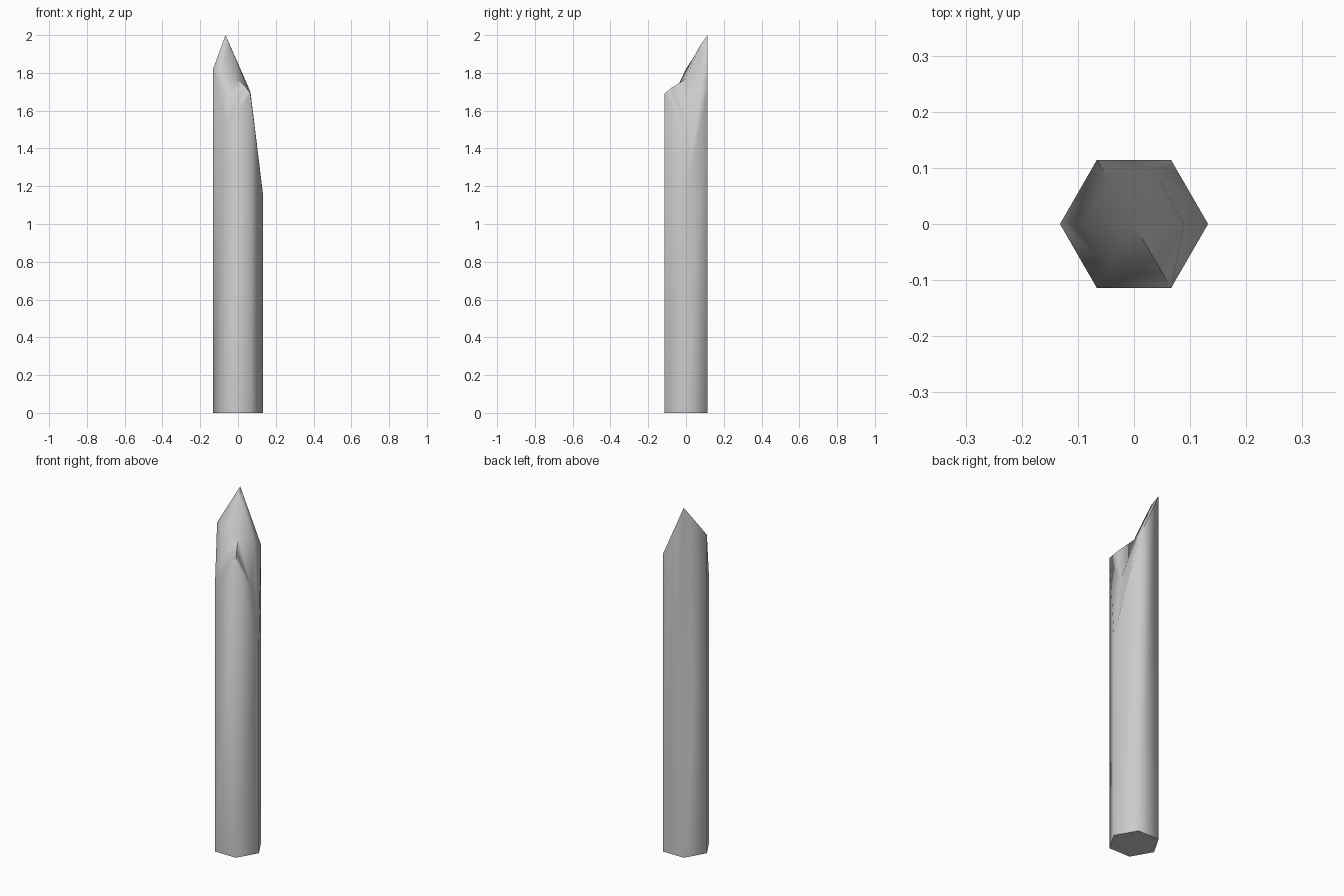
import bpy, bmesh, math

cube = bpy.data.objects.get("Cube")
if cube:
    bpy.data.objects.remove(cube, do_unlink=True)

RADIUS = 0.132
INSET = 0.68

# Heights of the broken tip, counter-clockwise from +x
rim_heights = [1.16, 1.70, 2.0, 1.82, 1.51, 1.69]
inner_heights = [1.5, 1.74, 1.95, 1.81, 1.66, 1.72]
CENTRE_HEIGHT = 1.77


def ring(bm, radius, heights):
    """Six-sided ring of vertices, one height per corner."""
    return [bm.verts.new((radius * math.cos(math.radians(60 * i)),
                          radius * math.sin(math.radians(60 * i)), z))
            for i, z in enumerate(heights)]


def bridge(bm, lower, upper):
    """Join two rings with quads."""
    for i in range(6):
        j = (i + 1) % 6
        bm.faces.new((lower[i], lower[j], upper[j], upper[i]))


bm = bmesh.new()

# Six-sided shaft
base = ring(bm, RADIUS, [0] * 6)
rim = ring(bm, RADIUS, rim_heights)
bm.faces.new(base[::-1])
bridge(bm, base, rim)

# Splintered end: steep outer band, then a fan up to the centre
inner = ring(bm, RADIUS * INSET, inner_heights)
bridge(bm, rim, inner)
centre = bm.verts.new((0, 0, CENTRE_HEIGHT))
for i in range(6):
    bm.faces.new((inner[i], inner[(i + 1) % 6], centre))

bmesh.ops.recalc_face_normals(bm, faces=bm.faces)
mesh = bpy.data.meshes.new("broken_post")
bm.to_mesh(mesh)
bm.free()

post = bpy.data.objects.new("broken_post", mesh)
bpy.context.collection.objects.link(post)

# Plain grey
grey = bpy.data.materials.new("plain_grey")
grey.use_nodes = True
colour = (0.6, 0.6, 0.6, 1)
grey.diffuse_color = colour
grey.node_tree.nodes["Principled BSDF"].inputs["Base Color"].default_value = colour
mesh.materials.append(grey)

# Rounded shading on the shaft, crisp edges at the ends
bpy.ops.object.select_all(action='DESELECT')
post.select_set(True)
bpy.context.view_layer.objects.active = post
bpy.ops.object.shade_smooth_by_angle(angle=math.radians(62))
